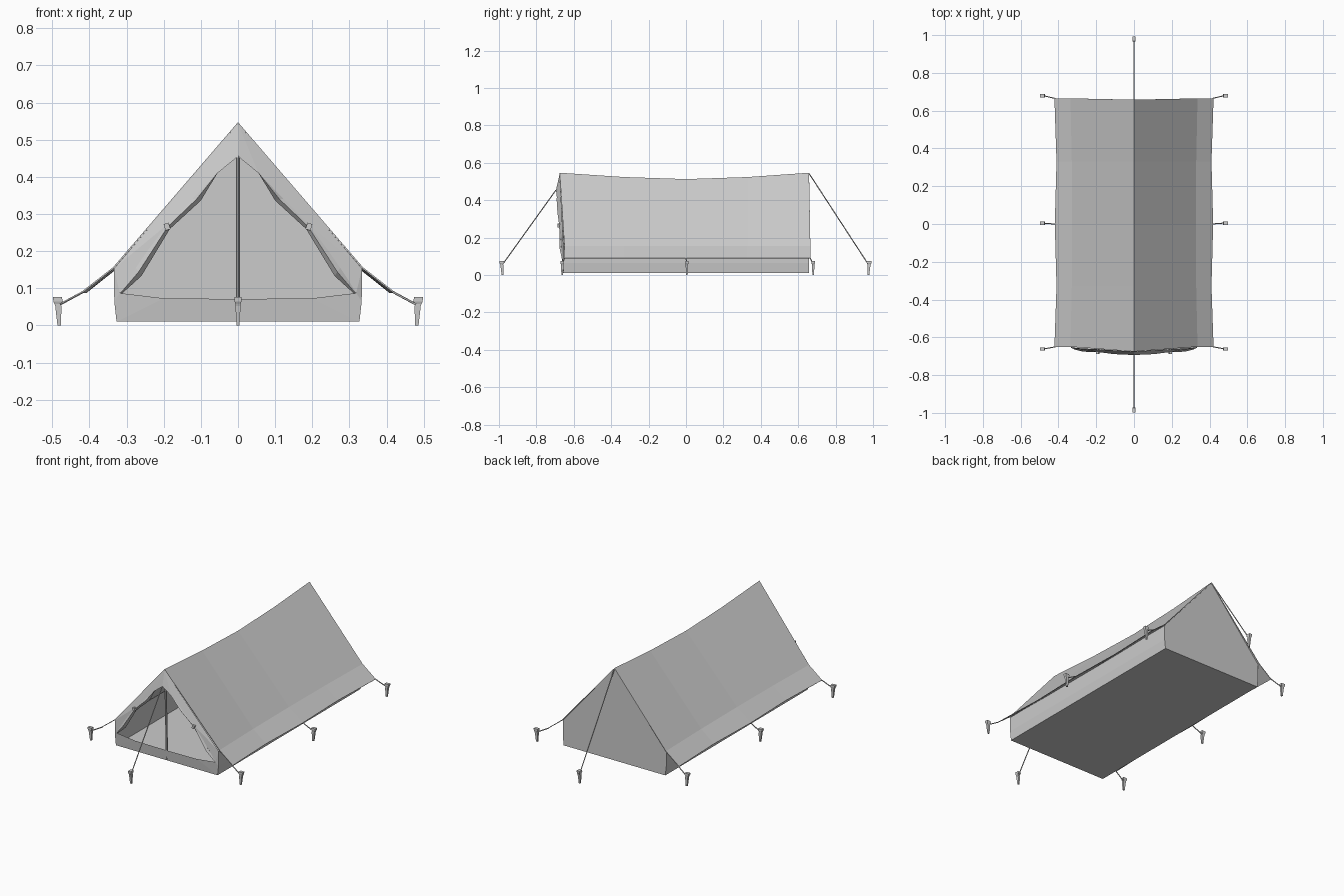
import bpy, bmesh, math
from mathutils import Vector

if "Cube" in bpy.data.objects:
    bpy.data.objects.remove(bpy.data.objects["Cube"])


def make(name, verts, faces, mirror=False, thick=0):
    me = bpy.data.meshes.new(name)
    me.from_pydata([tuple(v) for v in verts], [], faces)
    bm = bmesh.new()
    bm.from_mesh(me)
    bmesh.ops.recalc_face_normals(bm, faces=bm.faces)
    bm.to_mesh(me)
    bm.free()
    ob = bpy.data.objects.new(name, me)
    bpy.context.collection.objects.link(ob)
    if mirror:
        m = ob.modifiers.new("mirror", 'MIRROR')
        m.use_clip = True
    if thick:
        s = ob.modifiers.new("cloth", 'SOLIDIFY')
        s.thickness = thick
        s.offset = 0
    return ob


def loft(name, rings, mirror=False):
    """Skin a list of equal-sized closed rings and cap both ends."""
    n = len(rings[0])
    verts = [v for r in rings for v in r]
    faces = [(i * n + j, i * n + (j + 1) % n, (i + 1) * n + (j + 1) % n, (i + 1) * n + j)
             for i in range(len(rings) - 1) for j in range(n)]
    faces += [tuple(range(n))[::-1], tuple(range(len(verts) - n, len(verts)))]
    return make(name, verts, faces, mirror)


def rod(name, a, b, r, sides=6):
    a, b = Vector(a), Vector(b)
    q = (b - a).to_track_quat('Z', 'Y')
    ring = [q @ Vector((r * math.cos(t), r * math.sin(t), 0))
            for t in (2 * math.pi * k / sides for k in range(sides))]
    return loft(name, [[p + v for v in ring] for p in (a, b)])


# roof: sagging ridge, crease above the wall, scalloped eave (right half, mirrored)
rows = [  # ridge y, eave y, ridge z, crease x, eave x
    (-.675, -.65, .545, .335, .42), (-.33, -.33, .522, .328, .409),
    (0, 0, .511, .326, .418), (.33, .33, .522, .328, .409),
    (.658, .665, .545, .335, .42)]
verts = []
for ry, ey, rz, cx, ex in rows:
    verts += [(0, ry, rz), (cx, ey, .155), (ex, ey, .089)]
faces = [(3 * i + j, 3 * i + j + 1, 3 * i + j + 4, 3 * i + j + 3)
         for i in range(4) for j in range(2)]
make("roof", verts, faces, True, .004)

# side walls and floor
F, B = -.655, .657
prof = [(.333, .152), (.333, .065), (.327, .01), (0, .01)]
verts = [(x, y, z) for y in (F, B) for x, z in prof]
make("walls_and_floor", verts, [(i, i + 1, i + 5, i + 4) for i in range(3)], True)

# back wall
verts = [(0, B, .542)] + [(x, B, z) for x, z in prof]
make("back_wall", verts, [(0, 1, 2, 3, 4)], True)

# front wall with the open doorway pulled forward at its peak
outer = [(0, -.675, .543), (.334, F, .153), (.333, F, .065), (.327, F, .01), (0, F, .01)]
inner = [(0, -.695, .455), (.055, -.69, .41), (.19, -.677, .272),
         (.318, -.662, .087), (.2, -.662, .073), (0, -.662, .071)]
make("front_wall", outer + inner,
     [(0, 5, 6), (0, 6, 7), (0, 7, 1), (1, 7, 8), (1, 8, 2), (2, 8, 9, 3), (3, 9, 10, 4)], True)

# door flaps gathered to the sides: outer x, z, inner x, z, y
rings = []
for ox, oz, ix, iz, y in [(.052, .414, .056, .41, -.688), (.125, .342, .1, .336, -.68),
                          (.195, .272, .183, .26, -.674), (.275, .155, .26, .133, -.668),
                          (.319, .09, .313, .085, -.66)]:
    d = .02 if ox in (.125, .275) else .01
    mx, mz = (ox + ix) / 2, (oz + iz) / 2
    rings.append([(ox, y, oz), (mx, y - d * .4, mz), (ix, y + d * .4, iz), (mx, y + d, mz)])
loft("door_flap", rings, True)

# ties, poles
for s in (-1, 1):
    bpy.ops.mesh.primitive_cube_add(size=1, location=(s * .191, -.674, .266))
    tie = bpy.context.object
    tie.name = "flap_tie"
    tie.scale = (.014, .026, .018)
    tie.rotation_euler.y = s * .3
rod("front_pole", (0, -.652, .012), (0, -.668, .53), .006, 8)
rod("back_pole", (0, .645, .012), (0, .648, .53), .006, 8)


# tapered pegs leaning away from the tent, each with its rope
def peg_and_rope(anchor, foot, out):
    foot, out = Vector(foot), Vector(out)
    side = Vector((-out.y, out.x, 0))
    rings = []
    for z, lo, hi, w in [(0, -.005, .004, .004), (.052, -.007, .010, .007),
                         (.058, -.003, .012, .007), (.064, -.010, .015, .009),
                         (.076, -.008, .016, .009)]:
        rings.append([foot + Vector((0, 0, z)) + out * a + side * b
                      for a, b in ((lo, -w), (hi, -w), (hi, w), (lo, w))])
    loft("peg", rings)
    rod("guy_rope", anchor, foot + Vector((0, 0, .055)), .003, 5)


for s in (-1, 1):
    for ay, py in ((-.65, -.662), (0, .005), (.665, .68)):
        peg_and_rope((s * .417, ay, .09), (s * .482, py, 0), (s, 0, 0))
peg_and_rope((0, -.695, .455), (0, -.982, 0), (0, -1, 0))
peg_and_rope((0, .658, .543), (0, .976, 0), (0, 1, 0))
